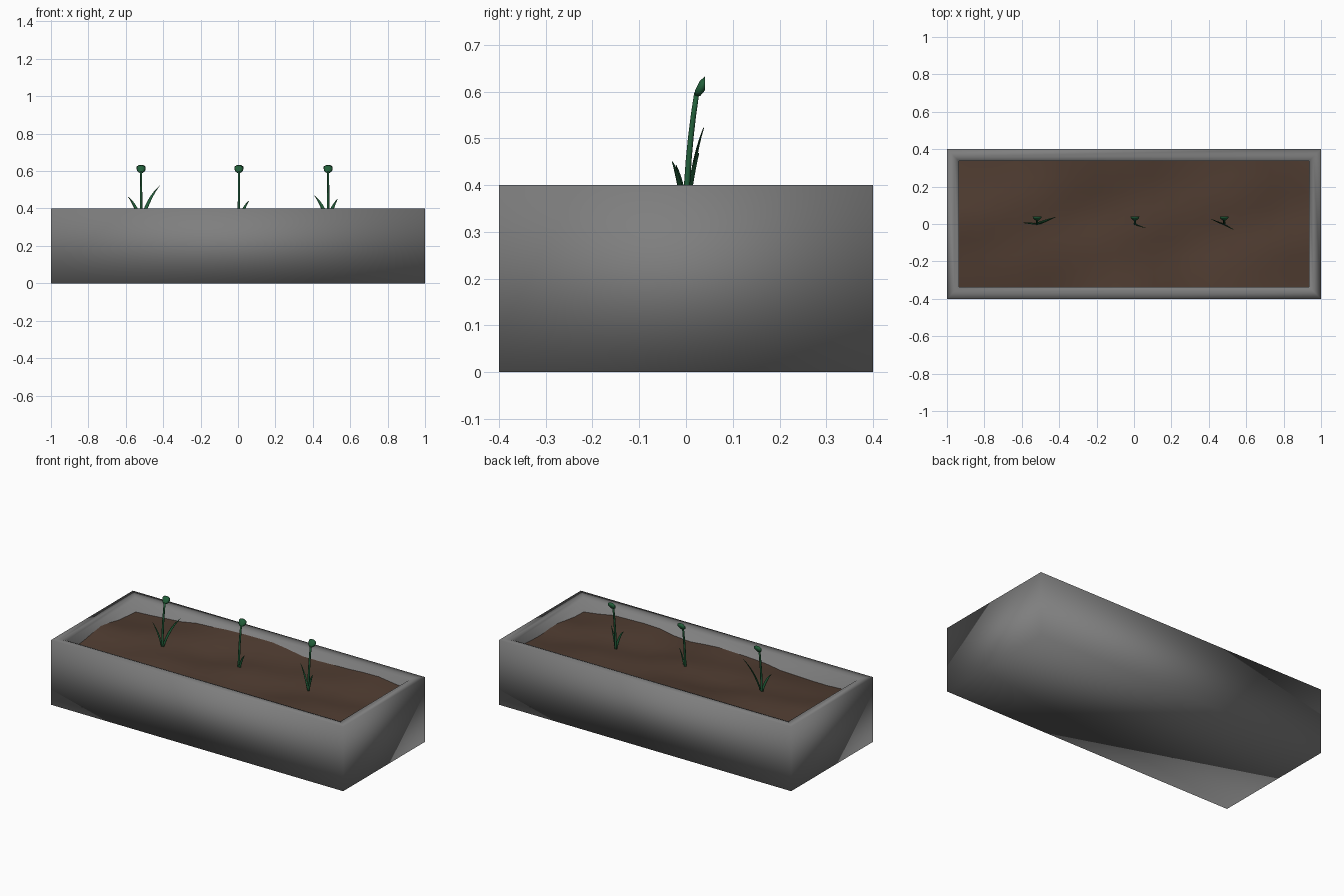
import bpy, bmesh, math
from mathutils import Vector

if "Cube" in bpy.data.objects:
    bpy.data.objects.remove(bpy.data.objects["Cube"])


def material(name, rgb):
    m = bpy.data.materials.new(name)
    m.diffuse_color = (*rgb, 1)
    m.use_nodes = True
    m.node_tree.nodes["Principled BSDF"].inputs["Base Color"].default_value = m.diffuse_color
    return m


def finish(name, bm, mat=None):
    bmesh.ops.recalc_face_normals(bm, faces=bm.faces)
    me = bpy.data.meshes.new(name)
    bm.to_mesh(me)
    bm.free()
    me.shade_smooth()
    ob = bpy.data.objects.new(name, me)
    bpy.context.collection.objects.link(ob)
    if mat:
        me.materials.append(mat)
    return ob


def loft(bm, rings, cap=True):
    # skin a list of equal-sized closed rings
    vr = [[bm.verts.new(p) for p in r] for r in rings]
    n = len(vr[0])
    for a, b in zip(vr, vr[1:]):
        for i in range(n):
            bm.faces.new((a[i], a[(i + 1) % n], b[(i + 1) % n], b[i]))
    if cap:
        bm.faces.new(vr[0])
        bm.faces.new(vr[-1])


def rect(hx, hy, z):
    return [(-hx, -hy, z), (hx, -hy, z), (hx, hy, z), (-hx, hy, z)]


soil_mat = material("soil_brown", (0.08, 0.046, 0.031))
green = material("leaf_green", (0.016, 0.115, 0.042))
stone = material("stone_grey", (0.21, 0.21, 0.21))

# planter trough: outer wall, rim with small inner step, cavity
bm = bmesh.new()
loft(bm, [rect(1, .4, 0), rect(1, .4, .4), rect(.96, .36, .4),
          rect(.936, .336, .39), rect(.936, .336, .28)])
finish("planter", bm, stone)

# uneven soil: heights along the back, middle and front
back = [.31, .325, .355, .37, .372, .34, .345, .355, .33]
mid = [.335, .34, .338, .335, .335, .335, .335, .335, .335]
front = [.31, .30, .305, .33, .338, .32, .35, .345, .31]


def sample(row, t):
    i = min(int(t * 8), 7)
    f = t * 8 - i
    f = f * f * (3 - 2 * f)
    return row[i] * (1 - f) + row[i + 1] * f


def soil_height(x, y):
    t = x / 1.872 + .5
    v = y / .336
    f = abs(v) ** 1.5
    # lumps fade out at the walls
    lump = .02 * (1 - f) * math.sin(9 * x - 6 * y + 1) * math.cos(9 * y + 3 * x)
    return sample(mid, t) * (1 - f) + sample(back if v > 0 else front, t) * f + lump


bm = bmesh.new()
bmesh.ops.create_grid(bm, x_segments=18, y_segments=8, size=1)
for v in bm.verts:
    x, y = v.co.x * .936, v.co.y * .336
    v.co = (x, y, soil_height(x, y))
finish("soil", bm, soil_mat)


def flower(name, x0):
    bm = bmesh.new()
    # stem leaning towards the back
    rings = []
    for k in range(7):
        t = k / 6
        r = .007 - .0015 * t
        rings.append([(x0 + r * math.cos(a), .023 * t ** 2 + r * math.sin(a), .31 + .288 * t)
                      for a in (i * math.tau / 8 for i in range(8))])
    loft(bm, rings)
    # cup-shaped bud facing back
    rings = []
    for y, z, rx, rz in ((.019, .597, .009, .006), (.03, .607, .023, .018), (.041, .618, .026, .016)):
        rings.append([(x0 + rx * math.cos(a), y, z + rz * math.sin(a))
                      for a in ((i + .5) * math.tau / 8 for i in range(8))])
    loft(bm, rings)
    finish(name, bm, green)


def leaf(name, x0, tip):
    # folded blade, broad side seen from the front, curving to its tip
    bm = bmesh.new()
    p0, p2 = Vector((x0, 0, .325)), Vector(tip)
    out = Vector((p2.x - x0, p2.y, 0))
    p1 = p0 + out * .35 + Vector((0, 0, (p2.z - p0.z) * .65))
    rows = []
    n = 7
    for k in range(n + 1):
        t = k / n
        c = p0 * (1 - t) ** 2 + p1 * 2 * t * (1 - t) + p2 * t * t
        tan = ((p1 - p0) * (1 - t) + (p2 - p1) * t).normalized()
        side = (tan.cross(Vector((0, 1, 0))).normalized() + Vector((0, .45, 0))).normalized()
        fold = tan.cross(side) * .004
        w = math.sin(math.pi * (.3 + .69 * t))
        rows.append([bm.verts.new(c + side * (.01 * w * s) + fold * (w * (1 - abs(s))))
                     for s in (-1, 0, 1)])
    for a, b in zip(rows, rows[1:]):
        for i in range(2):
            bm.faces.new((a[i], a[i + 1], b[i + 1], b[i]))
    ob = finish(name, bm, green)
    mod = ob.modifiers.new("thickness", 'SOLIDIFY')
    mod.thickness = .002


plants = [("left", -.518, [(-.59, .005, .465), (-.418, .037, .523)]),
          ("middle", .005, [(.06, -.022, .443)]),
          ("right", .482, [(.41, .028, .468), (.533, -.028, .45)])]
for label, x, tips in plants:
    flower(label + "_flower", x)
    for i, tip in enumerate(tips):
        leaf(f"{label}_leaf_{i + 1}", x, tip)
